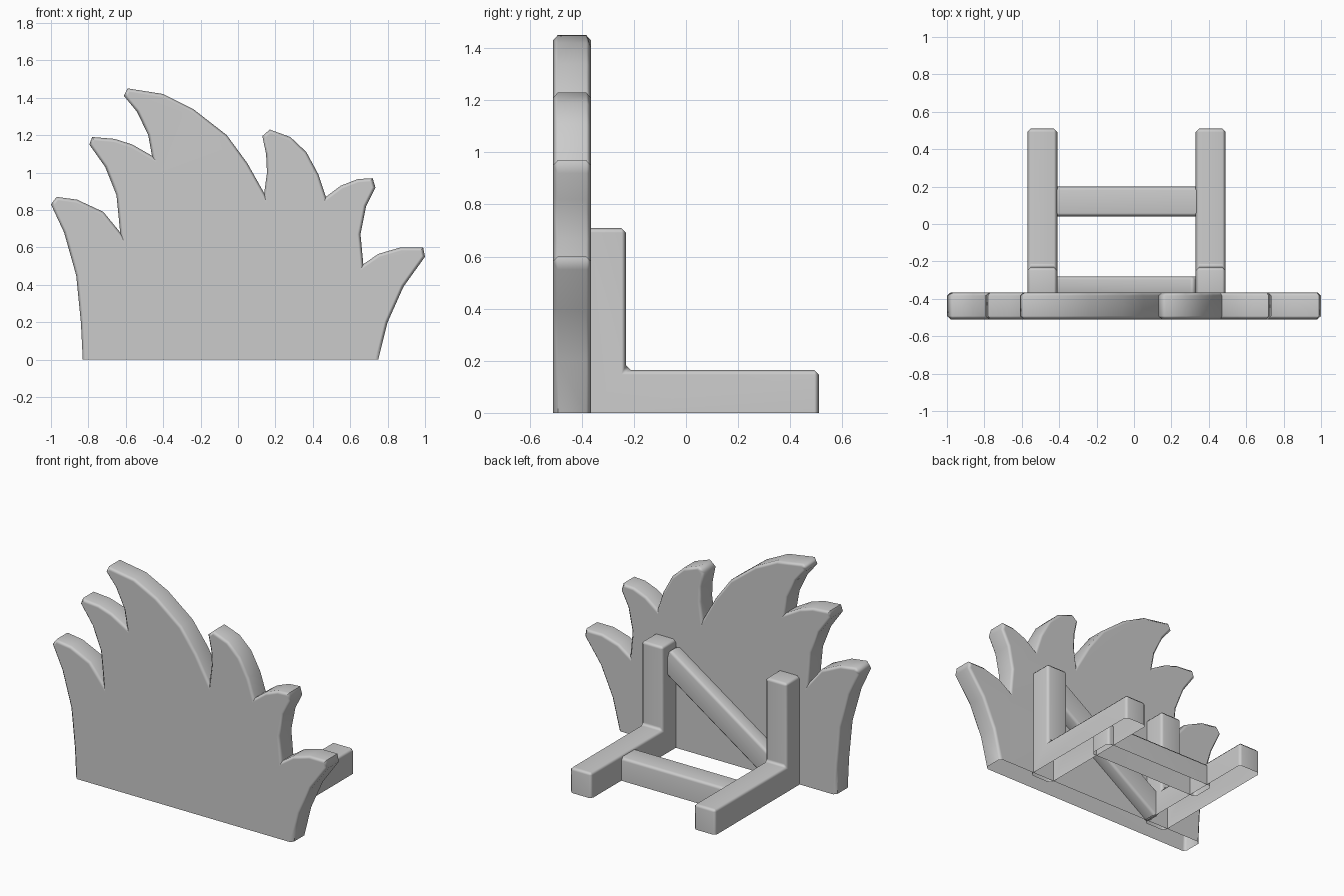
import bpy
import bmesh
import math
from mathutils import Matrix, Vector

old = bpy.data.objects.get("Cube")
if old:
    bpy.data.objects.remove(old, do_unlink=True)

# One plain grey for every part
grey = bpy.data.materials.new("plain_grey")
grey.use_nodes = True
colour = (0.6, 0.6, 0.6, 1)
grey.diffuse_color = colour
grey.node_tree.nodes["Principled BSDF"].inputs["Base Color"].default_value = colour

BEVEL = 0.018
SINK = -0.1  # parts start below the floor and are trimmed open at z = 0


def finish(name, bm, edges):
    """Chamfer the given edges, trim the part at the floor and shade it."""
    bmesh.ops.bevel(bm, geom=edges, offset=BEVEL, segments=1, affect='EDGES',
                    clamp_overlap=False)
    bmesh.ops.bisect_plane(bm, geom=bm.verts[:] + bm.edges[:] + bm.faces[:],
                           plane_co=(0, 0, 0), plane_no=(0, 0, 1), clear_inner=True)
    mesh = bpy.data.meshes.new(name)
    bm.to_mesh(mesh)
    bm.free()
    mesh.materials.append(grey)
    obj = bpy.data.objects.new(name, mesh)
    bpy.context.collection.objects.link(obj)
    bpy.ops.object.select_all(action='DESELECT')
    obj.select_set(True)
    bpy.context.view_layer.objects.active = obj
    bpy.ops.object.shade_smooth_by_angle(angle=math.radians(50))
    weighted = obj.modifiers.new("flat_face_normals", 'WEIGHTED_NORMAL')
    weighted.keep_sharp = True
    return obj


def prism(points, direction):
    """Closed prism: a flat outline pushed along a direction."""
    bm = bmesh.new()
    face = bm.faces.new([bm.verts.new(p) for p in points])
    result = bmesh.ops.extrude_face_region(bm, geom=[face], use_keep_orig=True)
    moved = [g for g in result["geom"] if isinstance(g, bmesh.types.BMVert)]
    bmesh.ops.translate(bm, verts=moved, vec=direction)
    bmesh.ops.recalc_face_normals(bm, faces=bm.faces[:])
    return bm


def beam(name, size, matrix):
    """Chamfered square timber."""
    bm = bmesh.new()
    bmesh.ops.create_cube(bm, size=1, matrix=matrix @ Matrix.Diagonal((*size, 1)))
    finish(name, bm, bm.edges[:])


# Board: spiky leaf outline, chamfered round the front and back rims
outline = [
    (-.83, SINK), (-.83, 0), (-.84, .2), (-.865, .45), (-.93, .68), (-1, .83),
    (-.97, .87), (-.86, .855), (-.72, .79), (-.63, .68),
    (-.65, .88), (-.71, 1.03), (-.795, 1.15),
    (-.78, 1.19), (-.66, 1.18), (-.565, 1.15), (-.46, 1.09),
    (-.48, 1.2), (-.54, 1.325), (-.61, 1.41),
    (-.59, 1.45), (-.4, 1.42), (-.24, 1.34), (-.06, 1.2), (.05, 1.05), (.14, .89),
    (.155, 1), (.15, 1.1), (.13, 1.195),
    (.17, 1.23), (.28, 1.19), (.365, 1.11), (.43, .99), (.47, .87),
    (.55, .93), (.64, .965), (.72, .97),
    (.735, .92), (.685, .82), (.655, .67), (.67, .51),
    (.75, .565), (.87, .6), (.99, .6),
    (1, .55), (.885, .39), (.8, .2), (.75, 0), (.75, SINK),
]
FRONT, BACK = -0.51, -0.365
bm = prism([(x, FRONT, z) for x, z in outline], (0, BACK - FRONT, 0))
rims = [e for e in bm.edges if abs(e.verts[0].co.y - e.verts[1].co.y) < 0.001]
finish("leaf_board", bm, rims)

# Supports: an upright and a foot in one L-shaped piece on each side
support = [(BACK - .03, SINK), (.51, SINK), (.51, .165), (-.23, .165),
           (-.23, .71), (BACK - .03, .71)]
for name, x in (("left_support", .33), ("right_support", -.57)):
    bm = prism([(x, y, z) for y, z in support], (.16, 0, 0))
    finish(name, bm, bm.edges[:])

# Crossbar joining the two feet
beam("foot_crossbar", (.82, .16, .15 - SINK),
     Matrix.Translation((-.04, .12, (.15 + SINK) / 2)))

# Diagonal brace from the top of the left upright to the foot of the right one
high, low = Vector((.36, -.335, .61)), Vector((-.46, -.335, .055))
run = high - low
tilt = Matrix.Rotation(-math.atan2(run.z, run.x), 4, 'Y')
beam("diagonal_brace", (run.length, .11, .16),
     Matrix.Translation((high + low) / 2) @ tilt)
